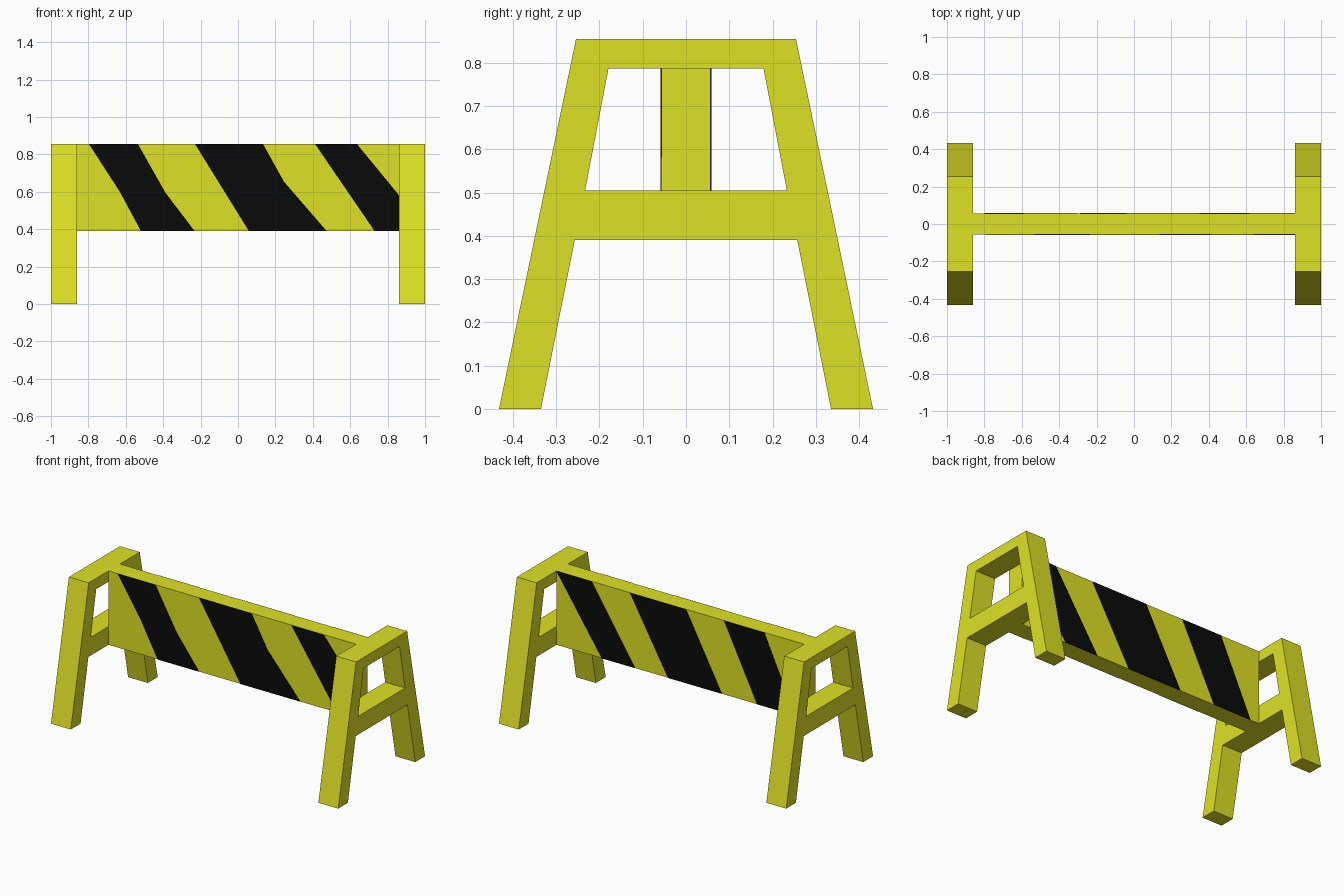
import bpy, bmesh

if "Cube" in bpy.data.objects:
    bpy.data.objects.remove(bpy.data.objects["Cube"])


def material(name, rgb):
    m = bpy.data.materials.new(name)
    m.diffuse_color = (*rgb, 1)
    m.use_nodes = True
    m.node_tree.nodes["Principled BSDF"].inputs["Base Color"].default_value = m.diffuse_color
    return m


YELLOW = material("safety_yellow", (0.74, 0.755, 0.018))
BLACK = material("stripe_black", (0.003, 0.003, 0.003))


def slab(name, cells, place, d0, d1, mat):
    """Closed flat slab from adjoining 2D polygons, between depths d0 and d1."""
    bm = bmesh.new()
    verts, rims = {}, {}

    def vert(p, d):
        key = (round(p[0], 4), round(p[1], 4), d)
        if key not in verts:
            verts[key] = bm.verts.new(place(key[0], key[1], d))
        return verts[key]

    for cell in cells:
        for d in (d0, d1):
            bm.faces.new([vert(p, d) for p in cell])
        for a, b in zip(cell, cell[1:] + cell[:1]):
            rims.setdefault(frozenset((a, b)), []).append((a, b))
    for uses in rims.values():
        if len(uses) == 1:      # outer edge only
            a, b = uses[0]
            bm.faces.new([vert(a, d0), vert(b, d0), vert(b, d1), vert(a, d1)])
    bmesh.ops.recalc_face_normals(bm, faces=bm.faces)
    mesh = bpy.data.meshes.new(name)
    bm.to_mesh(mesh)
    bm.free()
    mesh.materials.append(mat)
    ob = bpy.data.objects.new(name, mesh)
    bpy.context.collection.objects.link(ob)
    return ob


# A-shaped end frames: two leaning legs, a crossbar and a top bar
TOP, LOW = 0.855, 0.39
levels = [0, LOW, 0.505, 0.787, TOP]
outer = [round(0.432 - 0.178 * z / TOP, 4) for z in levels]
inner = [0.335, 0.257, 0.233, 0.179, 0.166]
cells = []
for i in range(4):
    z0, z1 = levels[i], levels[i + 1]
    for s in (-1, 1):
        cells.append([(s * inner[i], z0), (s * outer[i], z0),
                      (s * outer[i + 1], z1), (s * inner[i + 1], z1)])
    if i in (1, 3):
        cells.append([(-inner[i], z0), (inner[i], z0),
                      (inner[i + 1], z1), (-inner[i + 1], z1)])
for side, s in (("left", -1), ("right", 1)):
    slab(side + "_end_frame", cells, lambda y, z, d: (d, y, z),
         s * 0.862, s * 1.0, YELLOW)

# Board between the frames
W, T = 0.862, 0.057
board = [[(-W, LOW), (W, LOW), (W, TOP), (-W, TOP)]]
slab("board", board, lambda x, z, d: (x, d, z), -T, T, YELLOW)

# Slanted warning stripes: thin plates on both faces of the board
front = [
    [(-0.797, TOP), (-0.535, TOP), (-0.388, 0.595), (-0.232, LOW),
     (-0.519, LOW), (-0.632, 0.6)],
    [(-0.23, TOP), (0.134, TOP), (0.245, 0.655), (0.474, LOW), (0.058, LOW)],
    [(0.412, TOP), (0.636, TOP), (W, 0.58), (W, LOW), (0.73, LOW)],
]
back = [
    [(W, TOP), (0.617, TOP), (0.315, LOW), (0.546, LOW)],
    [(0.35, TOP), (-0.04, TOP), (-0.29, LOW), (0.085, LOW)],
    [(-0.305, TOP), (-0.585, TOP), (-0.8, LOW), (-0.535, LOW)],
]
for side, s, stripes in (("front", -1, front), ("back", 1, back)):
    for n, stripe in enumerate(stripes, 1):
        slab(f"{side}_stripe_{n}", [stripe], lambda x, z, d: (x, d, z),
             s * (T - 0.002), s * (T + 0.002), BLACK)
